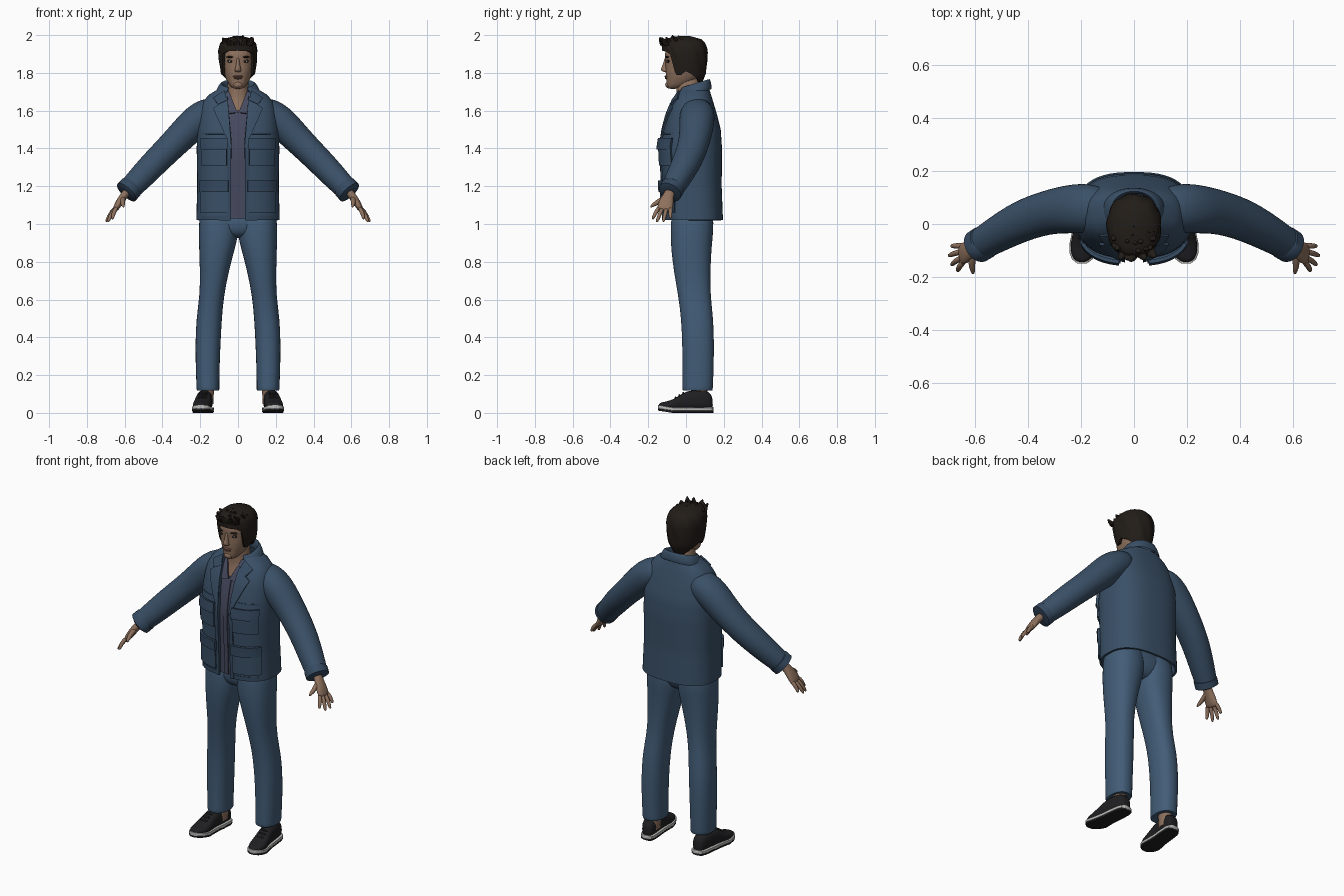
import bpy, bmesh, random
from math import sin, cos, pi, asin, radians
from mathutils import Vector as V

random.seed(4)
X, Y, Z = V((1, 0, 0)), V((0, 1, 0)), V((0, 0, 1))


def mat(name, r, g, b):
    m = bpy.data.materials.new(name)
    m.diffuse_color = (r, g, b, 1)
    return m


DENIM = mat("jacket_blue", .042, .080, .135)
TRIM = mat("jacket_trim", .036, .068, .118)
JEANS = mat("trouser_blue", .055, .108, .185)
SHIRT = mat("shirt_grey", .062, .068, .115)
SKIN = mat("skin", .27, .165, .11)
LIP = mat("lip", .19, .095, .07)
HAIR = mat("hair_dark", .016, .012, .009)
SHOE = mat("shoe_black", .014, .014, .016)
SOLE = mat("sole_white", .5, .5, .48)
EYE = mat("eye_white", .45, .43, .4)


def make(name, bm, m, mirror=False, sub=0, solid=0):
    bmesh.ops.recalc_face_normals(bm, faces=bm.faces)
    me = bpy.data.meshes.new(name)
    bm.to_mesh(me)
    bm.free()
    me.materials.append(m)
    o = bpy.data.objects.new(name, me)
    bpy.context.collection.objects.link(o)
    if solid:
        md = o.modifiers.new("thick", 'SOLIDIFY')
        md.thickness, md.offset = solid, 0
    if sub:
        o.modifiers.new("smooth", 'SUBSURF').levels = sub
    if mirror:
        o.modifiers.new("mirror", 'MIRROR').use_clip = False
    return o


def loft(name, rings, m, closed=True, caps=True, **kw):
    bm = bmesh.new()
    rows = [[bm.verts.new(p) for p in r] for r in rings]
    n = len(rows[0])
    for a, b in zip(rows, rows[1:]):
        for i in range(n if closed else n - 1):
            j = (i + 1) % n
            bm.faces.new((a[i], a[j], b[j], b[i]))
    if closed and caps:
        bm.faces.new(rows[0])
        bm.faces.new(rows[-1])
    return make(name, bm, m, **kw)


def spow(v, e):
    return (abs(v) ** (2 / e)) * (1 if v >= 0 else -1)


def oval(c, u, v, e=2.2, n=20, a0=0.0):
    # superellipse ring; with a0 it is an arc left open around angle 0
    k = n if a0 == 0 else n - 1
    ts = [a0 + (2 * pi - 2 * a0) * i / k for i in range(n)]
    return [c + u * spow(sin(t), e) - v * spow(cos(t), e) for t in ts]


def slab(z, x0, x1, yf, yb, e=2.3, n=20):
    return oval(V(((x0 + x1) / 2, (yf + yb) / 2, z)), X * (x1 - x0) / 2, Y * (yb - yf) / 2, e, n)


def tube(name, pts, radii, m, wide=Y, n=14, **kw):
    pts, rings = [V(p) for p in pts], []
    for i, (p, r) in enumerate(zip(pts, radii)):
        t = (pts[min(i + 1, len(pts) - 1)] - pts[max(i - 1, 0)]).normalized()
        b = (wide - t * wide.dot(t)).normalized()
        rings.append(oval(p, t.cross(b) * r[0], b * r[1], 2.1, n))
    return loft(name, rings, m, mirror=True, **kw)


def blob(name, loc, size, m, mirror=False):
    bm = bmesh.new()
    bmesh.ops.create_uvsphere(bm, u_segments=16, v_segments=10, radius=1)
    for v in bm.verts:
        v.co = V(loc) + V([a * b for a, b in zip(v.co, size)])
    return make(name, bm, m, mirror=mirror)


def look(table, z):
    if (table[0][0] > table[-1][0]):
        table = table[::-1]
    z = min(max(z, table[0][0]), table[-1][0])
    for a, b in zip(table, table[1:]):
        if z <= b[0]:
            f = (z - a[0]) / (b[0] - a[0])
            return [p + (q - p) * f for p, q in zip(a[1:], b[1:])]


# jacket shell, open down the front: z, half width, front y, back y
TORSO = [(1.02, .215, -.115, .19), (1.2, .21, -.12, .183), (1.4, .213, -.13, .185), (1.5, .21, -.115, .178),
         (1.58, .2, -.095, .158), (1.64, .185, -.07, .14), (1.68, .15, -.045, .128), (1.71, .1, -.03, .118)]
GAP = [(1.02, .04), (1.45, .035), (1.6, .05), (1.71, .06)]
E = 2.6
rows = []
for i in range(24):
    z = 1.02 + .69 * i / 23
    hw, yf, yb = look(TORSO, z)
    a0 = asin((look(GAP, z)[0] / hw) ** (E / 2))
    rows.append(oval(V((0, (yf + yb) / 2, z)), X * hw, Y * (yb - yf) / 2, E, 48, a0))
loft("jacket_body", rows, DENIM, closed=False, solid=.012)


def front_y(x, z):
    hw, yf, yb = look(TORSO, z)
    k = min(abs(x) / hw, .98)
    return (yf + yb) / 2 - (yb - yf) / 2 * (1 - k ** E) ** (1 / E)


def patch(name, corners, off, m, thick=.01, n=8):
    # four-cornered cloth panel (x, z) laid over the chest
    a, b, c, d = [V(p) for p in corners]
    rows = []
    for i in range(n + 1):
        l, r = a.lerp(d, i / n), b.lerp(c, i / n)
        row = [l.lerp(r, j / n) for j in range(n + 1)]
        rows.append([V((p.x, front_y(p.x, p.y) - off, p.y)) for p in row])
    return loft(name, rows, m, closed=False, solid=thick, mirror=True)


def rect(x0, x1, z0, z1):
    return [(x0, z0), (x1, z0), (x1, z1), (x0, z1)]


# pockets, flaps, plackets, hem, lapels
for nm, x0, x1, z0, z1 in (("chest", .06, .19, 1.31, 1.455), ("lower", .055, .195, 1.06, 1.23)):
    patch(nm + "_pocket", rect(x0, x1, z0, z1 - .01), .012, DENIM, .016)
    patch(nm + "_pocket_flap", rect(x0 - .004, x1 + .004, z1 - .06, z1), .022, TRIM, .014)
patch("front_placket", rect(.036, .058, 1.02, 1.44), .008, TRIM)
patch("front_yoke_seam", rect(.07, .2, 1.475, 1.485), .006, TRIM, .006)
patch("front_hem", rect(.04, .2, 1.02, 1.045), .006, TRIM, .006)
patch("lapel", [(.034, 1.4), (.046, 1.42), (.13, 1.61), (.055, 1.67)], .011, DENIM, .01)
patch("lapel_collar", [(.058, 1.652), (.105, 1.632), (.13, 1.665), (.07, 1.705)], .012, TRIM, .012)

# folded collar, lower at the front
rows = []
for hw, ry, z in ((.078, .072, 1.69), (.08, .074, 1.735), (.086, .078, 1.75), (.1, .083, 1.735), (.12, .09, 1.69)):
    arc = oval(V((0, .045, z)), X * hw, Y * ry, 2.2, 32, .55)
    rows.append([p + Z * (p.y - .06) * .3 for p in arc])
loft("jacket_collar", rows, DENIM, closed=False, solid=.008, sub=1)

# shirt
patch("shirt_front", rect(0, .1, 1.03, 1.6), -.014, SHIRT, .008)
patch("shirt_placket", rect(0, .013, 1.03, 1.595), -.008, SHIRT, .008)
patch("shirt_collar", [(.003, 1.59), (.075, 1.58), (.085, 1.7), (.048, 1.7)], -.006, SHIRT, .01)

# sleeves with turned-in cuffs
tube("sleeve", [(.09, .06, 1.615), (.16, .06, 1.59), (.22, .058, 1.548), (.28, .052, 1.485), (.34, .04, 1.425),
                (.4, .02, 1.365), (.45, -.003, 1.315), (.5, -.03, 1.262), (.55, -.06, 1.21), (.575, -.075, 1.184),
                (.594, -.087, 1.164), (.585, -.082, 1.173)],
     [(.06, .07), (.083, .093), (.087, .095), (.083, .088), (.077, .083), (.074, .08), (.072, .076),
      (.069, .07), (.064, .064), (.06, .06), (.062, .06), (.045, .045)], DENIM, n=20, sub=1)
tube("cuff_band", [(.562, -.067, 1.198), (.566, -.07, 1.194), (.59, -.085, 1.168), (.594, -.087, 1.164)],
     [(.058, .058), (.065, .064), (.065, .063), (.05, .05)], TRIM, n=24)

# hands
tube("palm", [(.575, -.075, 1.185), (.6, -.092, 1.155), (.618, -.1, 1.13), (.635, -.108, 1.103), (.648, -.112, 1.08),
              (.655, -.115, 1.07)],
     [(.025, .03), (.021, .027), (.021, .036), (.019, .042), (.016, .042), (.009, .036)], SKIN, sub=1)
FINGERS = [("index", -.142, (.666, -.178, 1.025)), ("middle", -.122, (.69, -.155, 1.01)),
           ("ring", -.101, (.7, -.12, 1.012)), ("little", -.082, (.69, -.083, 1.03))]
for nm, ky, tip in FINGERS:
    a, t = V((.64, ky, 1.09)), V(tip)
    mid = a.lerp(t, .5) + V((.006, 0, .004))
    tube(nm + "_finger", [a, mid, a.lerp(t, .9), t], [(.012, .012), (.012, .011), (.009, .009), (.004, .004)],
         SKIN, n=10, sub=1)
tube("thumb", [(.605, -.105, 1.14), (.612, -.142, 1.12), (.61, -.168, 1.105), (.605, -.19, 1.088)],
     [(.015, .018), (.014, .015), (.012, .012), (.005, .005)], SKIN, wide=Z, n=10, sub=1)

# trousers
LEG = [(1.1, 0, .2, -.075, .145), (1.0, -.004, .208, -.082, .147), (.93, 0, .208, -.082, .143),
       (.87, .016, .207, -.08, .136), (.75, .048, .202, -.066, .13), (.62, .074, .203, -.042, .13),
       (.5, .085, .222, -.026, .146), (.35, .093, .227, -.02, .15), (.2, .098, .223, -.02, .146),
       (.13, .098, .22, -.02, .143), (.115, .098, .22, -.02, .142), (.125, .112, .206, -.005, .128)]
loft("trouser_leg", [slab(*r) for r in LEG], JEANS, mirror=True, sub=1)
loft("trouser_seat", [slab(z, -w, w, f, b, 2.6) for z, w, f, b in
     ((1.1, .17, -.07, .14), (1.0, .17, -.076, .136), (.95, .1, -.065, .115), (.925, .05, -.03, .08))],
     JEANS, sub=1)
tube("ankle", [(.165, .075, .05), (.162, .072, .11), (.16, .068, .18)], [(.035, .042)] * 3, SKIN)

# shoes, lofted from heel to toe: y, half width, top z
FOOT = [(.142, .016, .07), (.134, .032, .1), (.11, .04, .118), (.06, .042, .122), (.01, .042, .118),
        (-.03, .045, .096), (-.07, .05, .07), (-.105, .047, .055), (-.13, .035, .046), (-.145, .014, .036)]


def shoe_part(name, m, z0, z1, grow, e, sub):
    rings = []
    for y, hw, top in FOOT:
        lift = max(0, -.07 - y) * .16
        t = z1 or top
        rings.append(oval(V((.168 + (.14 - y) * .1, y * (1 + grow), (z0 + t) / 2 + lift)),
                          X * (hw + grow * .15), Z * (t - z0) / 2, e, 20))
    loft(name, rings, m, mirror=True, sub=sub)


shoe_part("shoe_upper", SHOE, .014, None, 0, 2.6, 1)
shoe_part("shoe_midsole", SOLE, .01, .03, .025, 7, 0)
shoe_part("shoe_outsole", SHOE, 0, .013, .02, 7, 0)
for y, z in ((-.015, .105), (-.035, .093), (-.055, .08)):
    blob("shoe_lace", (.168 + (.14 - y) * .1, y, z), (.024, .005, .006), SHOE, True)

# neck and head
loft("neck", [slab(z, -w, w, f, b, 2.1) for z, w, f, b in
     ((1.52, .1, -.08, .1), (1.6, .09, -.072, .1), (1.66, .068, -.05, .09), (1.71, .056, -.05, .074),
      (1.8, .056, -.06, .078))], SKIN, sub=1)
HEAD = [(1.715, .018, -.092, -.05), (1.722, .034, -.102, -.015), (1.74, .05, -.105, .03), (1.765, .063, -.104, .06),
        (1.79, .073, -.108, .078), (1.83, .08, -.11, .09), (1.86, .083, -.108, .095), (1.885, .083, -.115, .095),
        (1.92, .08, -.11, .09), (1.95, .065, -.09, .07), (1.972, .03, -.04, .03)]
loft("head", [slab(z, -w, w, f, b, 2.25, 24) for z, w, f, b in HEAD], SKIN, sub=1)
loft("nose", [slab(z, -w, w, f, -.09, 2, 12) for z, w, f in
     ((1.803, .009, -.112), (1.807, .019, -.126), (1.816, .018, -.136), (1.835, .012, -.128), (1.86, .009, -.118),
      (1.882, .009, -.114))], SKIN, sub=1)
blob("upper_lip", (0, -.1035, 1.781), (.027, .01, .006), LIP)
blob("lower_lip", (0, -.102, 1.772), (.022, .01, .006), LIP)
blob("chin", (0, -.095, 1.737), (.024, .015, .017), SKIN)
blob("eye_socket", (.036, -.0915, 1.862), (.021, .010, .0105), HAIR, True)
blob("eye", (.036, -.0935, 1.861), (.016, .010, .007), EYE, True)
blob("iris", (.036, -.1015, 1.861), (.006, .004, .006), HAIR, True)
blob("eyebrow", (.038, -.099, 1.884), (.025, .011, .005), HAIR, True)

# hair cap with fringe, sideburns and nape
CAP = [(1.74, .058, -.09, .074), (1.8, .084, -.105, .1), (1.87, .094, -.114, .106), (1.92, .096, -.119, .106),
       (1.955, .088, -.12, .095), (1.975, .068, -.105, .075), (1.987, .02, -.045, .025)]
EDGE = [(0, 1.918), (35, 1.914), (50, 1.9), (60, 1.81), (64, 1.79), (80, 1.79), (90, 1.81), (120, 1.78),
        (150, 1.75), (180, 1.745)]
N, R = 72, 14
rows = [[] for _ in range(R)]
for i in range(N):
    t = 2 * pi * i / N
    low = look(EDGE, abs((i * 360 / N + 180) % 360 - 180))[0]
    for k in range(R):
        z = low + (1.987 - low) * (k / (R - 1)) ** .8
        hw, f, b = look(CAP, z)
        w = 1 + .025 * sin(9 * t + k * .5) * sin(k / (R - 1) * pi)
        rows[k].append(V((hw * w * spow(sin(t), 2.2), (f + b) / 2 - (b - f) / 2 * w * spow(cos(t), 2.2), z)))
rows.append([V((0, -.01, 1.989)) + (p - V((0, -.01, 1.987))) * .05 for p in rows[-1]])
loft("hair_cap", rows, HAIR, caps=False, solid=.014)

# swept-up tufts on the front and crown
for i in range(30):
    x = random.uniform(-.07, .07)
    y = -.118 + (i % 5) * .032 + abs(x) * .25
    base = V((x, y, 1.945 if i % 5 == 0 else 1.962 - abs(x) * .25))
    tip = base + V((x * .2 + random.uniform(-.012, .012), -.022, random.uniform(.03, .045)))
    tip.z = min(tip.z, 2.0)
    rings = [oval(base.lerp(tip, f), X * r, Y * r, 2, 8) for f, r in ((0, .019), (.5, .015), (.85, .007), (1, .001))]
    loft("hair_tuft", rings, HAIR)

# bake modifiers and smooth
bpy.ops.object.select_all(action='SELECT')
bpy.context.view_layer.objects.active = bpy.data.objects["head"]
bpy.ops.object.convert(target='MESH')
bpy.ops.object.shade_smooth_by_angle(angle=radians(40))
